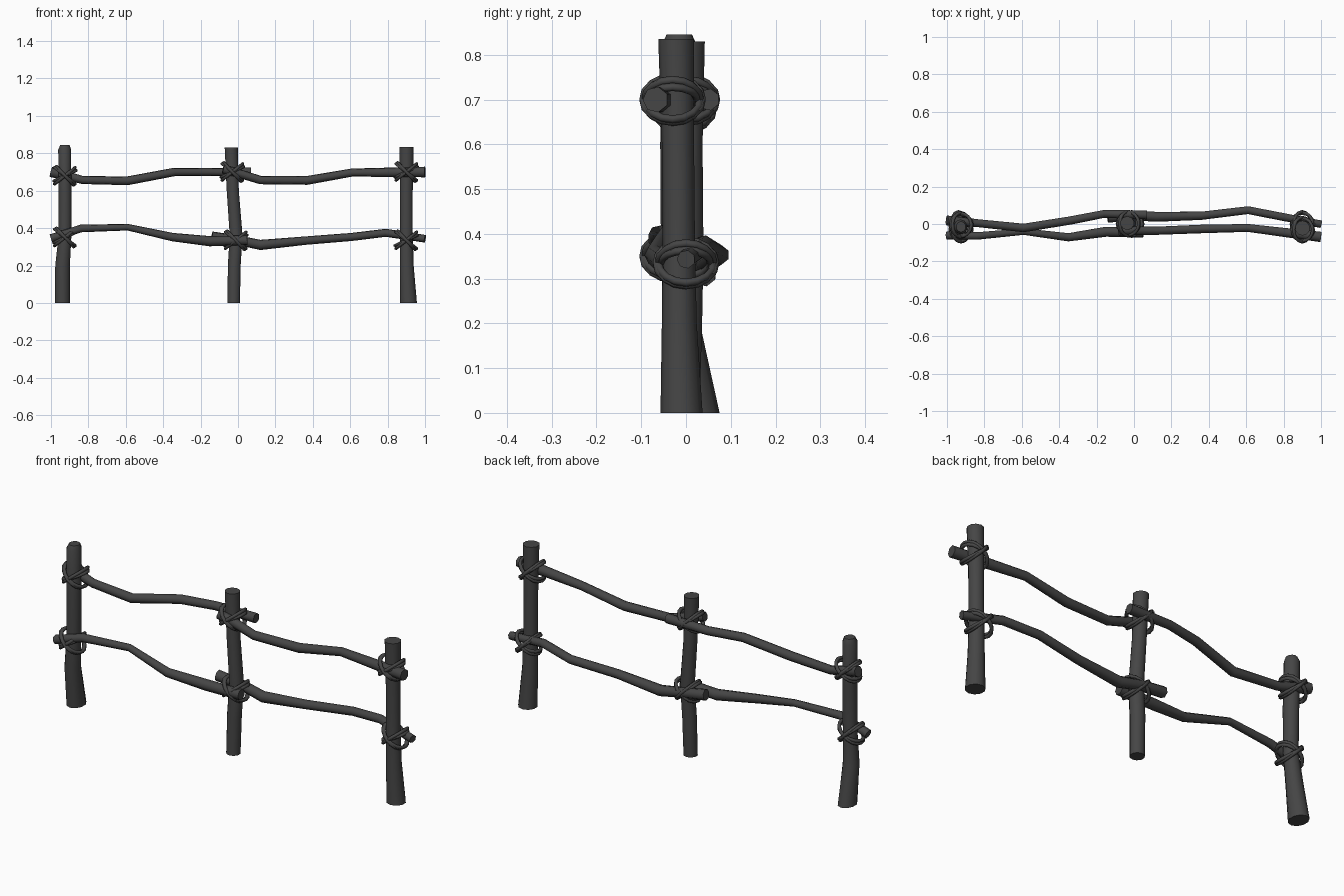
import bpy, bmesh, math
from mathutils import Vector

cube = bpy.data.objects.get("Cube")
if cube:
    bpy.data.objects.remove(cube, do_unlink=True)

wood = bpy.data.materials.new("charcoal wood")
wood.use_nodes = True
COLOUR = (0.06, 0.06, 0.06, 1)
wood.diffuse_color = COLOUR
wood.node_tree.nodes["Principled BSDF"].inputs["Base Color"].default_value = COLOUR


def tube(name, path, radii, sides, closed=False, squash=None, angle=60):
    """Sweep a round section along a path, with a radius for each point."""
    bm = bmesh.new()
    pts = [Vector(p) for p in path]
    n = len(pts)
    rings = []
    for i, p in enumerate(pts):
        after = pts[(i + 1) % n] if closed else pts[min(i + 1, n - 1)]
        before = pts[i - 1] if closed else pts[max(i - 1, 0)]
        tangent = (after - before).normalized()
        if closed:
            ref = Vector((0, 0, 1))
        elif abs(tangent.z) > 0.7:
            tangent, ref = Vector((0, 0, 1)), Vector((0, 1, 0))
        else:
            ref = Vector((0, 0, 1))
        u = ref.cross(tangent).normalized()
        v = tangent.cross(u)
        k = squash[i] if squash else 1
        ring = []
        for s in range(sides):
            a = math.tau * (s + 0.5) / sides
            ring.append(bm.verts.new(p + (u * math.cos(a) + v * math.sin(a) * k) * radii[i]))
        rings.append(ring)
    for i in range(n if closed else n - 1):
        a, b = rings[i], rings[(i + 1) % n]
        for s in range(sides):
            t = (s + 1) % sides
            bm.faces.new((a[s], a[t], b[t], b[s]))
    if not closed:
        bm.faces.new(rings[0])
        bm.faces.new(rings[-1])
    bmesh.ops.recalc_face_normals(bm, faces=bm.faces)
    mesh = bpy.data.meshes.new(name)
    bm.to_mesh(mesh)
    bm.free()
    mesh.materials.append(wood)
    ob = bpy.data.objects.new(name, mesh)
    bpy.context.collection.objects.link(ob)
    bpy.ops.object.select_all(action="DESELECT")
    ob.select_set(True)
    bpy.context.view_layer.objects.active = ob
    bpy.ops.object.shade_smooth_by_angle(angle=math.radians(angle))
    return ob


# Posts: centre line, radius and depth-to-width ratio
tube("right_post", [(-.938, .02, 0), (-.938, -.01, .2), (-.925, -.02, .36), (-.925, -.018, .6),
                    (-.927, -.015, .82), (-.925, -.015, .845)],
     [.043, .041, .036, .036, .036, .026], 10, squash=[1.28, 1, 1, 1.1, 1.1, 1.1])
tube("middle_post", [(-.023, -.005, 0), (-.02, 0, .2), (-.01, .003, .36), (-.028, .003, .6), (-.036, .005, .83)],
     [.035, .036, .036, .034, .037], 10)
tube("left_post", [(.912, -.01, 0), (.902, -.015, .2), (.9, -.016, .38), (.9, -.018, .6), (.901, -.022, .835)],
     [.047, .039, .036, .036, .04], 10)

# Rails: bent sticks that overlap at the middle post
tube("right_upper_rail", [(-1, .02, .7), (-.83, .005, .657), (-.59, -.02, .653), (-.34, .02, .7),
                          (-.16, .055, .7), (.07, .05, .7)],
     [.028, .022, .024, .023, .022, .025], 7)
tube("left_upper_rail", [(-.08, -.04, .715), (-.02, -.035, .7), (.12, -.035, .657), (.37, -.025, .655),
                         (.61, -.02, .697), (1, -.068, .7)],
     [.024, .024, .023, .024, .022, .029], 7)
tube("right_lower_rail", [(-1, -.06, .345), (-.84, -.063, .398), (-.59, -.04, .405), (-.35, -.07, .352),
                          (-.15, -.04, .33), (.05, -.045, .335)],
     [.023, .021, .018, .023, .028, .027], 7)
tube("left_lower_rail", [(-.14, .035, .355), (.0, .045, .335), (.12, .04, .31), (.36, .045, .333),
                         (.61, .075, .353), (.79, .04, .375), (1, 0, .343)],
     [.028, .026, .028, .023, .022, .022, .021], 7)

# Lashings: two crossed, tilted rope loops with a looser outer turn at every joint
JOINTS = [("right_upper", -.925, -.005, .68), ("right_lower", -.925, -.03, .35),
          ("middle_upper", -.03, .002, .7), ("middle_lower", -.012, .0, .335),
          ("left_upper", .9, -.03, .7), ("left_lower", .9, 0, .335)]
for name, x, y, z in JOINTS:
    for turn, (lean, width, depth) in enumerate([(.044, .055, .062), (-.044, .055, .062),
                                                 (.028, .06, .056), (-.05, .046, .066)]):
        loop = []
        for i in range(16):
            a = math.tau * i / 16
            loop.append((x + width * math.cos(a), y + depth * math.sin(a), z + lean * math.cos(a)))
        tube(f"{name}_rope_{turn + 1}", loop, [.009] * 16, 6, closed=True, angle=80)
